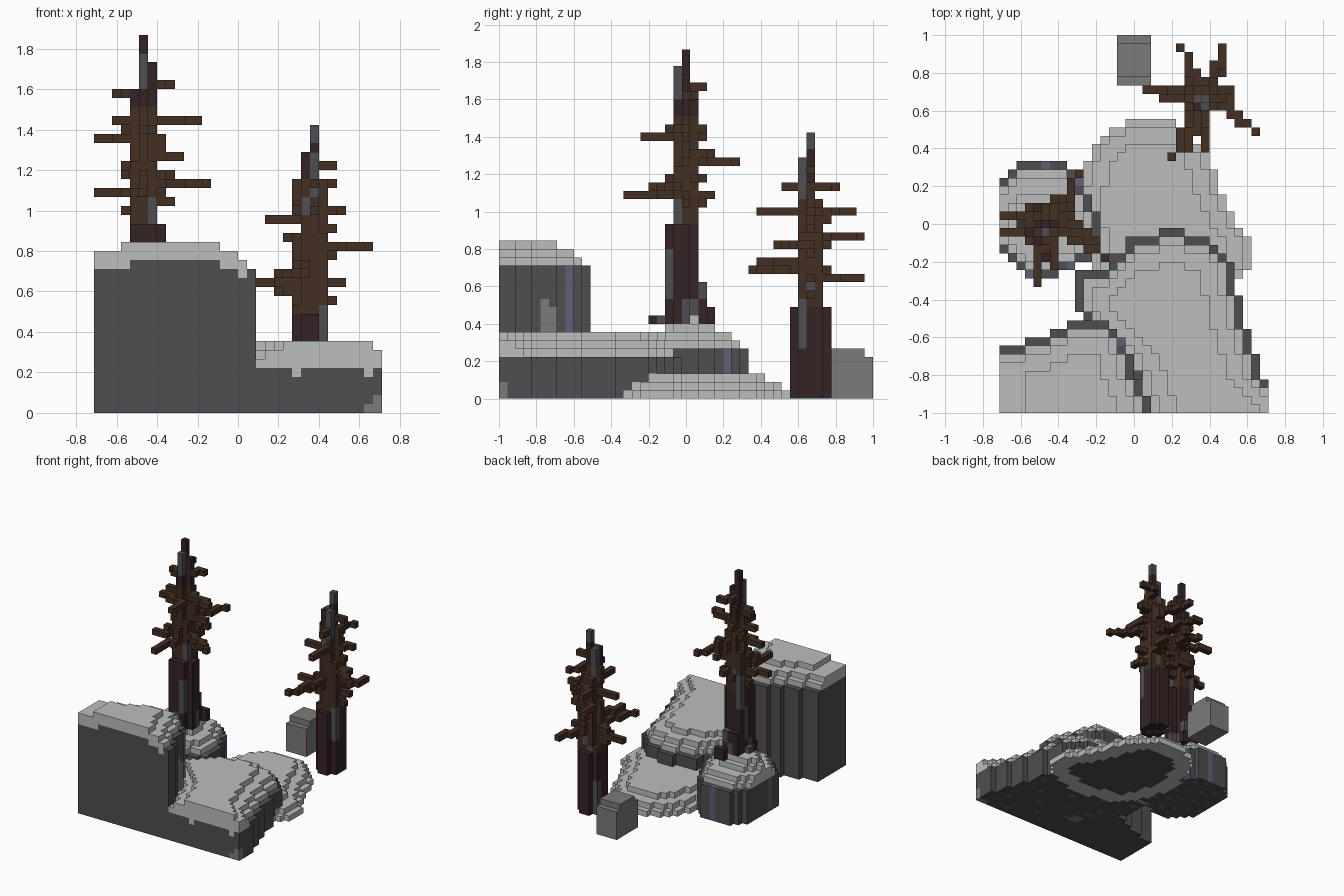
import bpy
import random

if "Cube" in bpy.data.objects:
    bpy.data.objects.remove(bpy.data.objects["Cube"])
random.seed(4)

U = 2 / 45            # block size
WIDE, DEEP = 32, 45   # block counts across x and y


def material(name, rgb):
    lin = [((c / 255 + 0.055) / 1.055) ** 2.4 for c in rgb] + [1]
    m = bpy.data.materials.new(name)
    m.use_nodes = True
    m.diffuse_color = lin
    m.node_tree.nodes["Principled BSDF"].inputs["Base Color"].default_value = lin
    return m


MATS = [material("snow", (187, 191, 190)), material("dark rock", (78, 77, 81)),
        material("purple rock", (98, 95, 119)), material("grey stone", (123, 123, 120)),
        material("dark bark", (53, 34, 35)), material("brown wood", (66, 46, 34))]
SNOW, ROCK, PURPLE, STONE, BARK, WOOD = range(6)

grid = {}   # block position -> (part name, material)


def put(part, cell, mat):
    grid.setdefault(cell, (part, mat))


def box(part, xs, ys, zs, mat):
    for x in range(*xs):
        for y in range(*ys):
            for z in range(*zs):
                put(part, (x, y, z), mat(x, y, z) if callable(mat) else mat)


def inside(px, py, poly):
    hit = False
    for (ax, ay), (bx, by) in zip(poly, poly[1:] + poly[:1]):
        if (ay > py) != (by > py) and px < ax + (py - ay) * (bx - ax) / (by - ay):
            hit = not hit
    return hit


def footprint_depth(poly):
    """Steps inward from the outline; the straight cut edges do not count."""
    left = {(x, y) for x in range(WIDE) for y in range(DEEP)
            if inside(x + .5, y + .5, poly)}
    depth, d = {}, 0
    while left:
        rim = {(x, y) for x, y in left
               if any(0 <= a < WIDE and b >= 0 and (a, b) not in left
                      for a, b in ((x + 1, y), (x - 1, y), (x, y + 1), (x, y - 1)))}
        rim = rim or set(left)
        depth.update({c: d for c in rim})
        left -= rim
        d += 1
    return depth


def snowy_rock(name, poly, height, steps, rock_mat, drips=()):
    """Steep rock with a bare rim and a stepped snow cap."""
    for (x, y), d in footprint_depth(poly).items():
        cap = height + steps[min(d, len(steps) - 1)]
        base = height - 1 if y == 0 and x in drips else height
        for z in range(cap):
            if z < base:
                put(name, (x, y, z), rock_mat(x, y, z))
            else:
                put(name + "_snow", (x, y, z), SNOW)


# Low snow drift with a rock core underneath
drift = [(16, 35), (20, 35), (23, 33), (25, 30), (27, 25), (28, 23), (30, 21), (30, 18),
         (28, 15), (22, 13), (15, 14), (11, 18), (9, 24), (10, 29), (12, 32.5), (14, 34)]
for (x, y), d in footprint_depth(drift).items():
    for z in range((1, 2, 2, 3)[min(d, 3)]):
        put("snow_drift", (x, y, z), ROCK if z == 0 and d > 2 else SNOW)


# Tall cliff at the front corner
def cliff_mat(x, y, z):
    if x > 13 and y in (5, 6) and z < 12 - y // 6:
        return STONE
    return PURPLE if y == 8 and x > 12 else ROCK


cliff = [(-1, -1), (-1, 8), (3, 8), (3, 9), (6, 9), (6, 10), (8, 10), (8, 11), (13, 11),
         (13, 10), (14, 10), (15, 8), (16, 5.5), (17, 3), (18, 1.2), (18, -1)]
box("tall_cliff", (4, 14), (0, 1), (16, 17), ROCK)
snowy_rock("tall_cliff", cliff, 16, (0, 1, 2, 2, 3), cliff_mat, (16,))
for corner in [c for c in grid if c[2] == 18 and c[0] < 3]:
    del grid[corner]


# Middle rock in front of the drift
def middle_mat(x, y, z):
    if x > 29 and y == 0 and z < x - 29:
        return STONE
    return PURPLE if y > 0 and (x * 5 + y * 3) % 19 == 0 else ROCK


middle = [(19, -1), (17, 1), (16, 4), (14, 8), (11, 11), (9, 13), (9, 16), (10, 17),
          (13, 17), (13, 19), (15, 19), (15, 21), (19, 21), (19, 22), (22, 22), (22, 21),
          (25, 21), (27, 19), (28, 17), (28, 14), (29, 14), (29, 10), (30, 10), (30, 7),
          (31, 7), (31, 4), (32, 4), (32, -1)]
snowy_rock("middle_rock", middle, 5, (0, 1, 2, 2, 3), middle_mat, (22, 30))


# Tree rock at the left
def tree_rock_mat(x, y, z):
    return PURPLE if (x * 5 + y * 3) % 7 == 0 else ROCK


tree_rock = [(2, 30), (8, 30), (8, 29), (9, 29), (10, 27), (11, 25), (12, 23), (12, 19),
             (10, 18), (8, 17), (6, 16), (3, 16), (2, 18), (1, 19), (0, 21), (0, 27), (1, 28)]
tree_rock = [(x if x else -1, y) for x, y in tree_rock]
snowy_rock("tree_rock", tree_rock, 6, (0, 1, 2, 2, 3, 4), tree_rock_mat)

# Grey boulder at the back
box("boulder", (14, 18), (39, 45), (0, 5), STONE)
box("boulder", (14, 18), (40, 44), (5, 6), STONE)


# Dead trees
def bark_mat(low, high):
    def pick(x, y, z):
        if (x * 7 + y * 3 + z // 6) % 4 == 0 and not low + 3 < z < high - 4:
            return ROCK
        return WOOD if low <= z < high else BARK
    return pick


def dead_tree(name, cx, cy, sections, low, high, branches):
    """Sections are (x0, x1, y0, y1, z0, z1) offsets from the trunk centre."""
    mat = bark_mat(low, high)
    for x0, x1, y0, y1, z0, z1 in sections:
        box(name + "_trunk", (cx + x0, cx + x1 + 1), (cy + y0, cy + y1 + 1), (z0, z1), mat)
    for z, dx, dy in branches:
        n = max(abs(dx), abs(dy))
        last = (cx, cy)
        for t in range(1, n + 1):
            x, y = cx + round(dx * t / n), cy + round(dy * t / n)
            if t < n:
                put(name + "_branches", (x, last[1], z), WOOD)
            put(name + "_branches", (x, y, z), WOOD)
            last = (x, y)
    # short knots around the branching part of the trunk
    for z in range(low + 1, high - 1):
        dx, dy = random.choice([(2, 0), (-2, 0), (0, 2), (0, -2)])
        put(name + "_branches", (cx + dx, cy + dy, z), WOOD)


dead_tree("tall_tree", 5, 22,
          [(-1, 1, -2, 1, 9, 21), (2, 2, -1, 0, 9, 21), (-1, 1, 2, 2, 9, 14),
           (-1, 1, -1, 1, 21, 28), (-1, 1, 0, 0, 28, 36), (0, 0, -1, 1, 28, 36),
           (0, 1, 0, 0, 36, 39), (0, 0, -1, 0, 36, 40), (0, 0, 0, 0, 40, 42),
           (-2, -2, -1, 0, 9, 11), (0, 1, -4, -3, 9, 10), (1, 2, 3, 3, 9, 11)],
          21, 34,
          [(37, 0, 2), (36, 3, 1), (35, -3, 1), (32, 6, -2), (32, -3, 0), (31, 1, -5),
           (31, -2, 2), (30, -5, 1), (29, 2, 3), (28, 4, 6), (28, 4, 0), (26, -2, -2),
           (26, 3, 2), (25, 7, -4), (24, -5, -1), (24, -1, -7), (24, 1, 3), (23, 3, 0)])
dead_tree("short_tree", 24, 37,
          [(-2, 1, -1, 1, 0, 12), (-1, 0, -2, 2, 0, 11), (-1, 0, 2, 2, 0, 3),
           (-1, 1, -1, 1, 12, 20), (-2, -2, 0, 0, 12, 20), (-1, 0, -1, 1, 20, 24),
           (-1, 1, 0, 0, 20, 26), (-1, 0, -1, 0, 24, 29), (0, 0, 0, 0, 29, 32)],
          11, 26,
          [(27, 2, 0), (25, -2, 0), (25, 2, 3), (25, 0, -3), (22, 0, -6), (22, 3, 1),
           (22, -2, 5), (21, -5, 0), (19, -3, 6), (18, 6, -4), (18, 3, 0), (16, -2, -6),
           (15, -4, -7), (15, -4, 1), (14, -7, 1), (14, 2, 6), (14, 3, 0), (13, -4, 1)])

# Build one mesh per part from the outer block faces
parts = {}
for cell, (part, mat) in grid.items():
    parts.setdefault(part, []).append((cell, mat))

for part, cells in parts.items():
    verts, faces, mats = {}, [], []
    for cell, mat in cells:
        for axis in range(3):
            for side in (0, 1):
                near = list(cell)
                near[axis] += 2 * side - 1
                if tuple(near) in grid:
                    continue
                ring = []
                for a, b in ((0, 0), (1, 0), (1, 1), (0, 1)):
                    p = list(cell)
                    p[axis] += side
                    p[(axis + 1) % 3] += a
                    p[(axis + 2) % 3] += b
                    ring.append(verts.setdefault(tuple(p), len(verts)))
                faces.append(ring if side else ring[::-1])
                mats.append(mat)
    used = sorted(set(mats))
    mesh = bpy.data.meshes.new(part)
    mesh.from_pydata([((x - WIDE / 2) * U, y * U - 1, z * U) for x, y, z in verts], [], faces)
    for m in used:
        mesh.materials.append(MATS[m])
    for poly, m in zip(mesh.polygons, mats):
        poly.material_index = used.index(m)
    bpy.context.collection.objects.link(bpy.data.objects.new(part, mesh))
